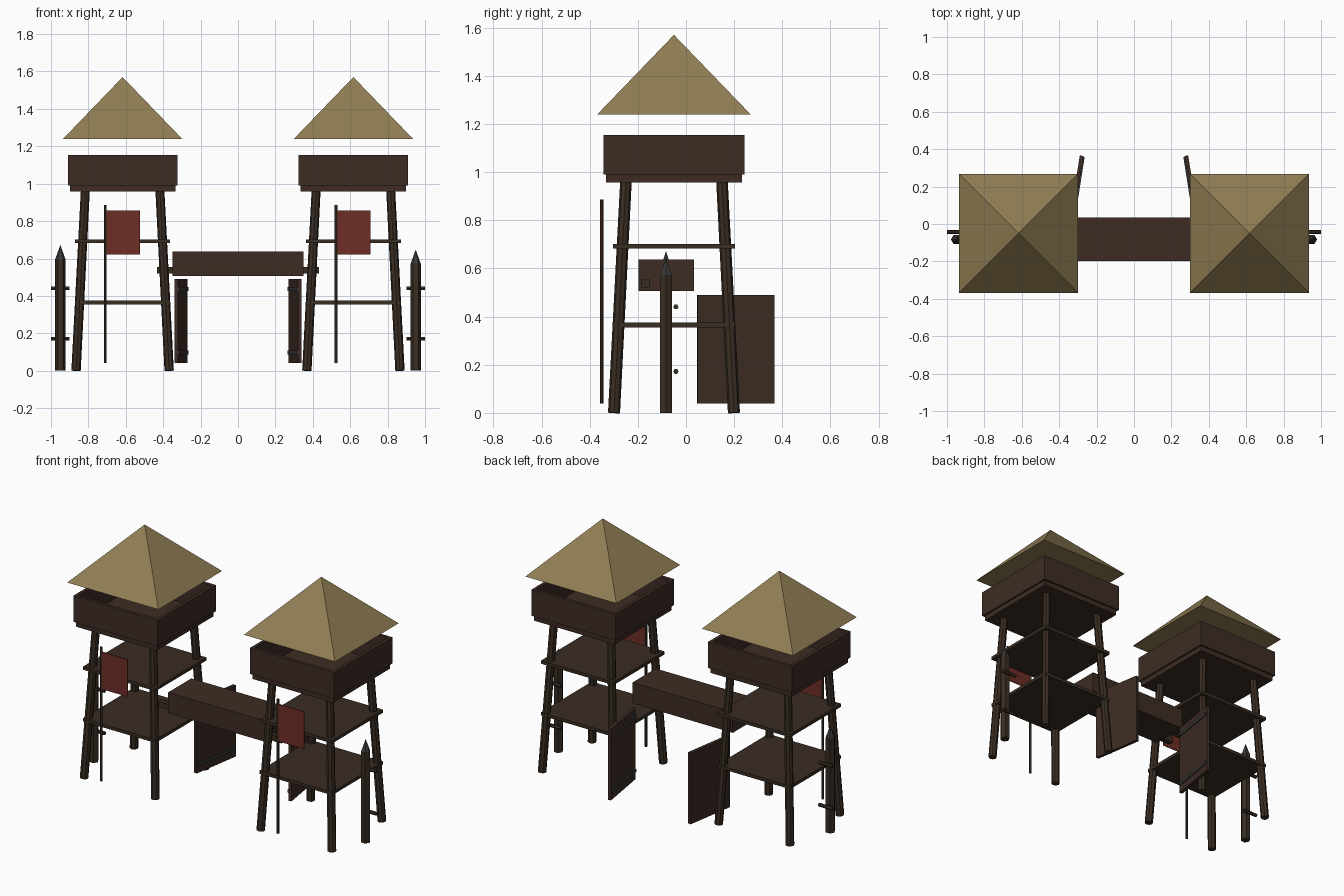
import bpy, bmesh, math
from mathutils import Vector, Matrix

if "Cube" in bpy.data.objects:
    bpy.data.objects.remove(bpy.data.objects["Cube"])


def mat(name, r, g, b):
    lin = [((c / 255 + 0.055) / 1.055) ** 2.4 for c in (r, g, b)]
    m = bpy.data.materials.new(name)
    m.diffuse_color = (*lin, 1)
    m.use_nodes = True
    m.node_tree.nodes["Principled BSDF"].inputs["Base Color"].default_value = m.diffuse_color
    return m


PLANK = mat("dark plank", 61, 44, 36)
LOG = mat("dark log", 57, 45, 35)
THATCH = mat("thatch", 144, 125, 83)
CLOTH = mat("red cloth", 110, 45, 37)
IRON = mat("iron", 58, 58, 58)


def finish(name, bm, material):
    me = bpy.data.meshes.new(name)
    bm.to_mesh(me)
    bm.free()
    me.materials.append(material)
    ob = bpy.data.objects.new(name, me)
    bpy.context.collection.objects.link(ob)
    return ob


def box(name, centre, size, material, turn=0):
    bm = bmesh.new()
    m = (Matrix.Translation(centre) @ Matrix.Rotation(turn, 4, 'Z')
         @ Matrix.Diagonal((*size, 1)))
    bmesh.ops.create_cube(bm, size=1, matrix=m)
    return finish(name, bm, material)


def rod(name, a, b, r1, r2, sides, material, spin=0):
    """Cylinder or cone from point a to point b."""
    a, b = Vector(a), Vector(b)
    d = b - a
    m = (Matrix.Translation((a + b) / 2)
         @ Vector((0, 0, 1)).rotation_difference(d).to_matrix().to_4x4()
         @ Matrix.Rotation(spin, 4, 'Z'))
    bm = bmesh.new()
    bmesh.ops.create_cone(bm, cap_ends=True, segments=sides, radius1=r1,
                          radius2=r2, depth=d.length, matrix=m)
    bmesh.ops.remove_doubles(bm, verts=bm.verts, dist=1e-5)
    return finish(name, bm, material)


CY = -0.05   # tower centre in y
for side, s in (("left", -1), ("right", 1)):
    cx = 0.617 * s
    # splayed legs
    for i in (-1, 1):
        for j in (-1, 1):
            rod(f"{side}_tower_leg", (cx + i * 0.249, CY + j * 0.249, 0),
                (cx + i * 0.199, CY + j * 0.199, 0.97), 0.025, 0.024, 8, LOG)
    # platforms and lookout floor
    for z in (0.365, 0.692):
        box(f"{side}_tower_platform", (cx, CY, z), (0.507, 0.507, 0.02), LOG)
    box(f"{side}_lookout_floor", (cx, CY, 0.975), (0.564, 0.564, 0.036), PLANK)
    # lookout walls
    for k in (-1, 1):
        box(f"{side}_lookout_wall", (cx, CY + k * 0.283, 1.072),
            (0.582, 0.02, 0.165), PLANK)
        box(f"{side}_lookout_side_wall", (cx + k * 0.283, CY, 1.072),
            (0.02, 0.586, 0.165), PLANK)
    # pyramid roof
    rod(f"{side}_roof", (cx, CY, 1.24), (cx, CY, 1.57), 0.45, 0, 4,
        THATCH, math.pi / 4)
    # flag and pole
    px = cx - 0.093
    rod(f"{side}_flag_pole", (px, -0.35, 0.04), (px, -0.35, 0.887),
        0.008, 0.008, 6, LOG)
    box(f"{side}_flag", (px + 0.095, -0.35, 0.74), (0.18, 0.006, 0.235), CLOTH)
    # open gate leaf with iron bands on its inner face
    turn = s * math.radians(9)
    gc = Vector((0.305 * s, 0.206, 0.265))
    box(f"{side}_gate", gc, (0.02, 0.322, 0.45), PLANK, turn)
    inward = Matrix.Rotation(turn, 3, 'Z') @ Vector((-s, 0, 0))
    for dz in (-0.168, 0.172):
        box(f"{side}_gate_band", gc + inward * 0.011 + Vector((0, 0, dz)),
            (0.012, 0.312, 0.02), IRON, turn)
    # sharpened stake with short rails
    x, top = 0.95 * s, 0.585 - 0.0125 * s
    rod(f"{side}_stake", (x, -0.083, 0), (x, -0.083, top), 0.029, 0.029, 6,
        LOG, math.pi / 2)
    rod(f"{side}_stake_tip", (x, -0.083, top), (x, -0.083, top + 0.075),
        0.027, 0, 6, IRON, math.pi / 2)
    for z in (0.172, 0.44):
        rod(f"{side}_stake_rail", (x - 0.05, -0.042, z), (x + 0.05, -0.042, z),
            0.011, 0.011, 6, LOG)

# bridge between the towers with its support beam
box("bridge", (0, -0.082, 0.572), (0.70, 0.231, 0.131), PLANK)
box("bridge_beam", (0, -0.167, 0.537), (0.866, 0.035, 0.035), LOG)
